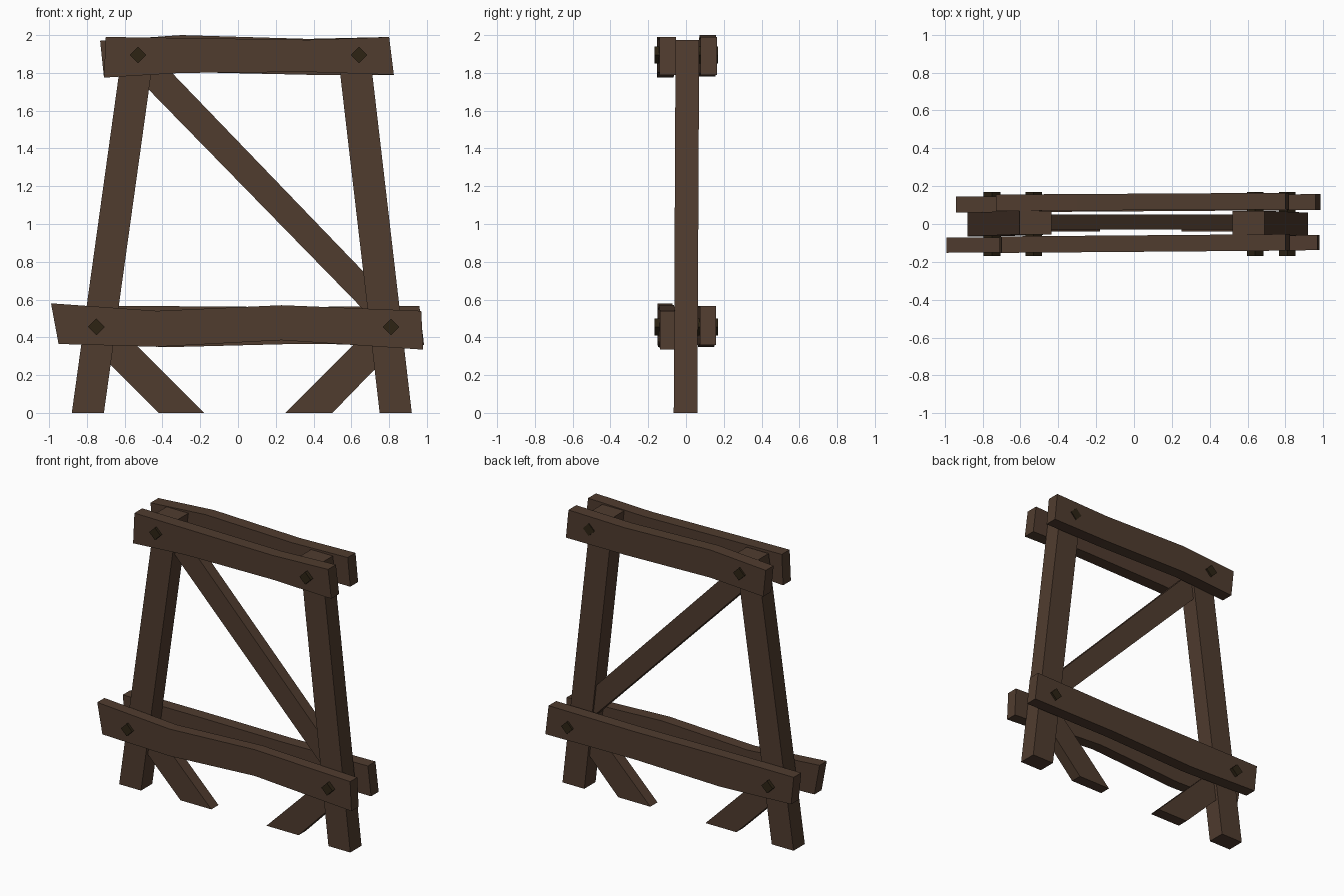
import bpy

cube = bpy.data.objects.get("Cube")
if cube:
    bpy.data.objects.remove(cube)


def material(name, rgb):
    mat = bpy.data.materials.new(name)
    mat.use_nodes = True
    mat.diffuse_color = (*rgb, 1)
    bsdf = next(n for n in mat.node_tree.nodes if n.type == 'BSDF_PRINCIPLED')
    bsdf.inputs["Base Color"].default_value = (*rgb, 1)
    return mat


wood = material("dark wood", (0.08, 0.045, 0.028))
iron = material("dark iron", (0.026, 0.017, 0.007))


def timber(name, upper, lower, front, back, skew_x=0, skew_z=0, mat=wood):
    """Plank running through matching (x, z) stations on its two edges."""
    verts, faces = [], []
    for a, b in zip(upper, lower):
        for (x, z), y in ((a, front), (a, back), (b, back), (b, front)):
            verts.append((x, y + skew_x * x + skew_z * z, z))
    for i in range(0, len(verts) - 4, 4):
        for k in range(4):
            n = (k + 1) % 4
            faces.append((i + k, i + n, i + 4 + n, i + 4 + k))
    faces.append((3, 2, 1, 0))
    faces.append(tuple(len(verts) - 4 + k for k in range(4)))
    mesh = bpy.data.meshes.new(name)
    mesh.from_pydata(verts, [], faces)
    mesh.materials.append(mat)
    obj = bpy.data.objects.new(name, mesh)
    bpy.context.collection.objects.link(obj)
    # Consistent outward normals
    import bmesh
    bm = bmesh.new()
    bm.from_mesh(mesh)
    bmesh.ops.recalc_face_normals(bm, faces=bm.faces)
    bm.to_mesh(mesh)
    bm.free()


# Leaning posts
timber("right_post", [(-0.88, 0), (-0.605, 1.975)], [(-0.71, 0), (-0.435, 1.975)],
       -0.065, 0.06, skew_z=0.005)
timber("left_post", [(0.75, 0), (0.52, 1.975)], [(0.92, 0), (0.69, 1.975)],
       -0.065, 0.06, skew_z=0.005)

# Paired, slightly warped cross beams
timber("front_top_beam",
       [(-0.70, 1.99), (-0.30, 1.985), (0.37, 1.975), (0.80, 1.99)],
       [(-0.71, 1.775), (-0.30, 1.80), (0.37, 1.805), (0.825, 1.79)],
       -0.147, -0.06, skew_x=0.008)
timber("back_top_beam",
       [(-0.73, 1.97), (-0.30, 2.0), (0.37, 1.98), (0.80, 1.99)],
       [(-0.71, 1.78), (-0.30, 1.805), (0.37, 1.79), (0.82, 1.79)],
       0.073, 0.16, skew_x=0.006)
timber("front_lower_beam",
       [(-0.99, 0.58), (-0.43, 0.54), (0.23, 0.57), (0.97, 0.54)],
       [(-0.95, 0.365), (-0.43, 0.35), (0.23, 0.385), (0.98, 0.335)],
       -0.145, -0.065, skew_x=0.007)
timber("back_lower_beam",
       [(-0.94, 0.565), (-0.37, 0.565), (0.30, 0.56), (0.96, 0.567)],
       [(-0.92, 0.37), (-0.37, 0.348), (0.30, 0.365), (0.985, 0.36)],
       0.067, 0.151, skew_x=0.007)

# Diagonal braces, their upper ends buried in the posts
timber("long_brace", [(-0.46, 1.915), (0.76, 0.648)], [(-0.52, 1.76), (0.70, 0.51)],
       -0.03, 0.05)
timber("right_foot_brace", [(-0.70, 0.52), (-0.18, 0)], [(-0.76, 0.34), (-0.42, 0)],
       -0.04, 0.04)
timber("left_foot_brace", [(0.75, 0.50), (0.25, 0)], [(0.82, 0.33), (0.50, 0)],
       -0.04, 0.04)

# Square bolts set as diamonds through each joint
r = 0.044
for name, x, z in (("right_top_bolt", -0.53, 1.895), ("left_top_bolt", 0.64, 1.895),
                   ("right_lower_bolt", -0.75, 0.455), ("left_lower_bolt", 0.81, 0.455)):
    timber(name, [(x - r, z), (x, z + r)], [(x, z - r), (x + r, z)],
           -0.168, 0.17, mat=iron)
